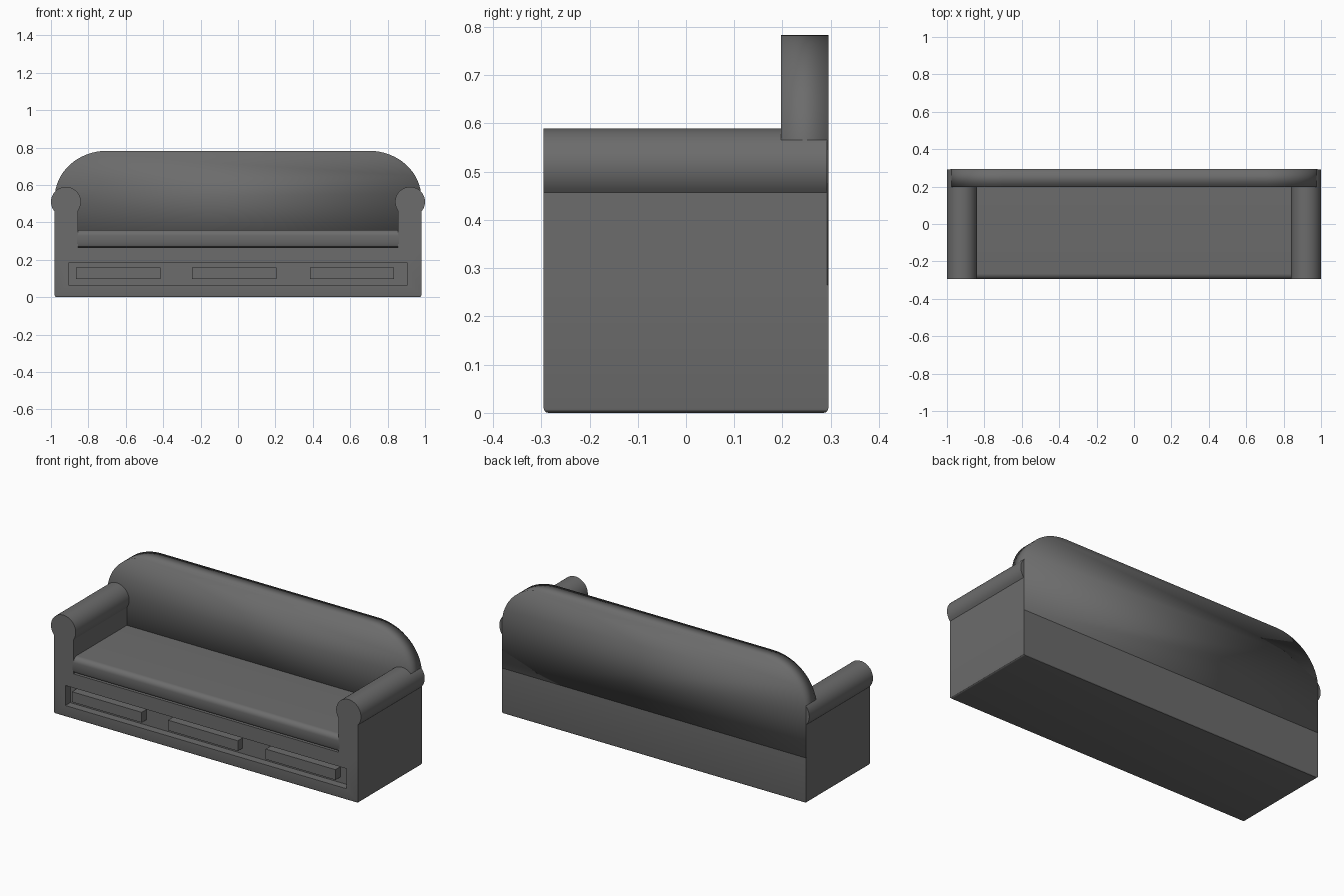
import bpy, bmesh
from math import sin, cos, pi, radians

if "Cube" in bpy.data.objects:
    bpy.data.objects.remove(bpy.data.objects["Cube"])

# dark grey upholstery
grey = bpy.data.materials.new("dark_grey")
grey.diffuse_color = (0.15, 0.15, 0.15, 1)
grey.use_nodes = True
grey.node_tree.nodes["Principled BSDF"].inputs["Base Color"].default_value = grey.diffuse_color


def finish(name, bm):
    bmesh.ops.recalc_face_normals(bm, faces=bm.faces)
    mesh = bpy.data.meshes.new(name)
    bm.to_mesh(mesh)
    bm.free()
    mesh.materials.append(grey)
    ob = bpy.data.objects.new(name, mesh)
    bpy.context.collection.objects.link(ob)
    return ob


def smooth(ob, angle=30):
    bpy.ops.object.select_all(action='DESELECT')
    ob.select_set(True)
    bpy.context.view_layer.objects.active = ob
    bpy.ops.object.shade_smooth_by_angle(angle=radians(angle))


def box(name, x0, x1, y0, y1, z0, z1, bottom_bevel=0):
    bm = bmesh.new()
    bmesh.ops.create_cube(bm, size=1)
    for v in bm.verts:
        v.co.x = x1 if v.co.x > 0 else x0
        v.co.y = y1 if v.co.y > 0 else y0
        v.co.z = z1 if v.co.z > 0 else z0
    if bottom_bevel:
        low = [e for e in bm.edges if all(v.co.z < z0 + 1e-5 for v in e.verts)]
        bmesh.ops.bevel(bm, geom=low, offset=bottom_bevel, segments=3,
                        profile=0.5, affect='EDGES')
    return finish(name, bm)


def extrude(name, coords, vec, angle=30):
    bm = bmesh.new()
    face = bm.faces.new([bm.verts.new(c) for c in coords])
    new = bmesh.ops.extrude_face_region(bm, geom=[face])['geom']
    bmesh.ops.translate(bm, vec=vec,
                        verts=[v for v in new if isinstance(v, bmesh.types.BMVert)])
    ob = finish(name, bm)
    smooth(ob, angle)
    return ob


def arc(cx, cz, rx, rz, a0, a1, n):
    return [(cx + rx * cos(a0 + (a1 - a0) * i / n), cz + rz * sin(a0 + (a1 - a0) * i / n))
            for i in range(n + 1)]


FRONT, BACK = -0.295, 0.295

# base with a long shallow recess in the front
base = box("base", -0.98, 0.98, FRONT, BACK, 0, 0.265, 0.01)
cutter = box("recess_cutter", -0.907, 0.907, FRONT - 0.1, FRONT + 0.045, 0.066, 0.183)
cutter.hide_render = True
mod = base.modifiers.new("recess", 'BOOLEAN')
mod.operation = 'DIFFERENCE'
mod.solver = 'EXACT'
mod.object = cutter
bpy.context.view_layer.objects.active = base
bpy.ops.object.modifier_apply(modifier=mod.name)
bpy.data.objects.remove(cutter)
smooth(base)

# drawer fronts standing in the recess
for i, x in enumerate((-0.64, -0.02, 0.61)):
    box(f"drawer_{i + 1}", x - 0.225, x + 0.225, FRONT, FRONT + 0.05, 0.098, 0.158)

# seat cushion with rounded front edge
seat = [(-0.272, 0.265), (-0.288, 0.271), (FRONT, 0.285)]
seat += arc(-0.265, 0.33, 0.03, 0.03, pi, pi / 2, 8)
seat += [(0.21, 0.36), (0.21, 0.265)]
extrude("seat", [(-0.86, y, z) for y, z in seat], (1.72, 0, 0))

# rolled arms
R, CX, CZ = 0.08, 0.92, 0.51
A_OUT = -0.7227          # roll meets the outer wall at x = 0.98
A_IN = pi + 0.6216       # roll meets the inner wall at x = 0.855
for side, name in ((-1, "left_arm"), (1, "right_arm")):
    prof = [(0.855, 0.265), (0.98, 0.265)] + arc(CX, CZ, R, R, A_OUT, A_IN, 32)
    extrude(name, [(side * x, FRONT, z) for x, z in prof], (0, BACK - FRONT - 0.003, 0))

# backrest with rounded shoulders, softly shaded all over
back = [(-0.98, 0.265), (0.98, 0.265)]
back += arc(0.70, 0.53, 0.28, 0.253, 0, pi / 2, 16)
back += arc(-0.70, 0.53, 0.28, 0.253, pi / 2, pi, 16)
extrude("backrest", [(x, 0.197, z) for x, z in back], (0, BACK - 0.197, 0), 180)
